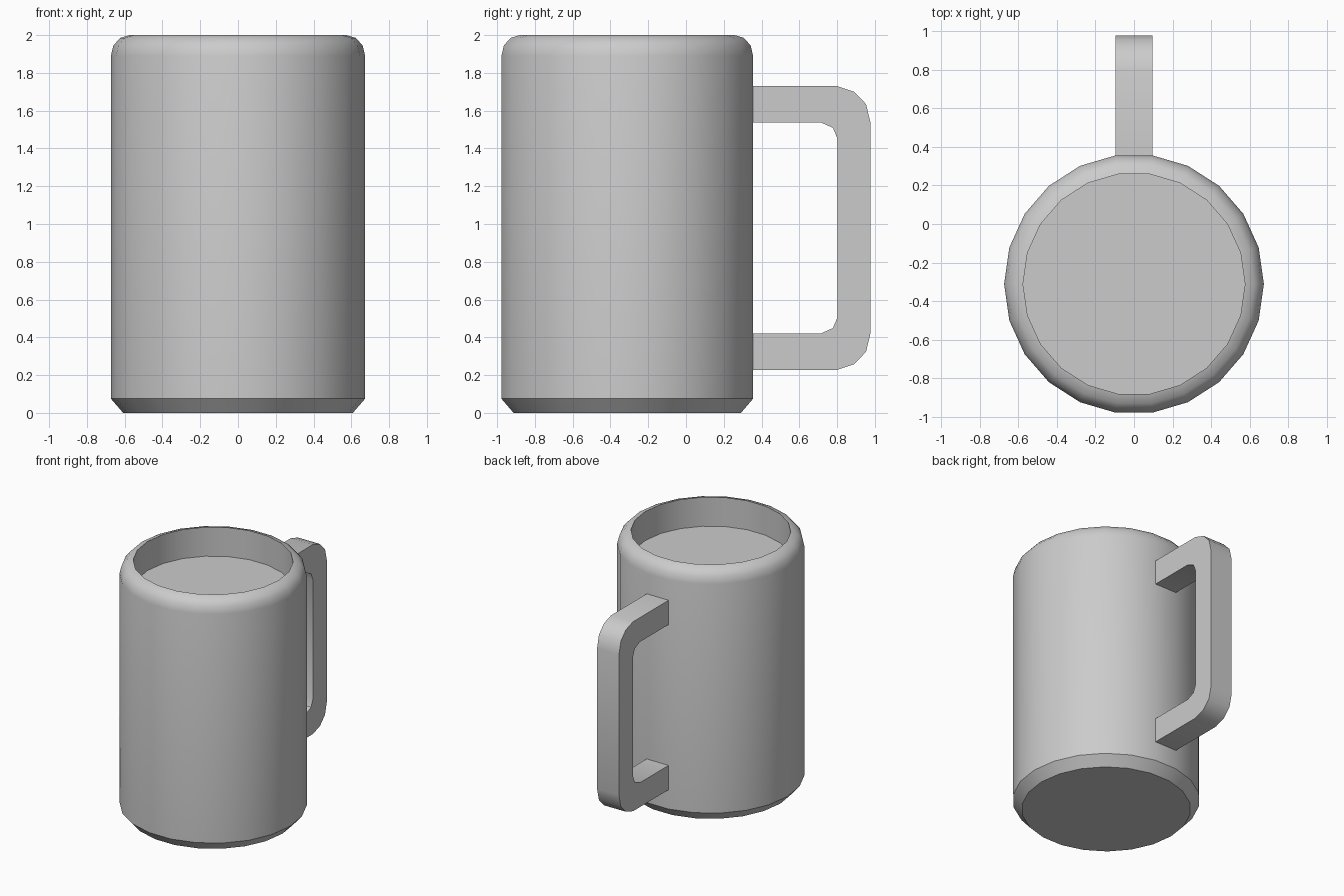
import bpy, bmesh
from math import sin, cos, pi, radians

if "Cube" in bpy.data.objects:
    bpy.data.objects.remove(bpy.data.objects["Cube"])

SIDES, AXIS_Y = 22, -0.311


def finish(name, bm):
    bmesh.ops.recalc_face_normals(bm, faces=bm.faces)
    mesh = bpy.data.meshes.new(name)
    bm.to_mesh(mesh)
    bm.free()
    obj = bpy.data.objects.new(name, mesh)
    bpy.context.collection.objects.link(obj)
    bpy.ops.object.select_all(action='DESELECT')
    obj.select_set(True)
    bpy.context.view_layer.objects.active = obj
    bpy.ops.object.shade_smooth_by_angle(angle=radians(35))
    return obj


# Mug body: chamfered foot, straight wall, rounded rim, sunken drink surface
profile = [(0.608, 0), (0.673, 0.075)]
profile += [(0.575 + 0.098 * cos(a), 1.89 + 0.11 * sin(a))
            for a in (i * pi / 6 for i in range(4))]
profile += [(0.575, 1.77)]

bm = bmesh.new()
rings = [[bm.verts.new((r * cos(2 * pi * i / SIDES),
                        AXIS_Y + r * sin(2 * pi * i / SIDES), z))
          for i in range(SIDES)] for r, z in profile]
for low, high in zip(rings, rings[1:]):
    for i in range(SIDES):
        j = (i + 1) % SIDES
        bm.faces.new((low[i], low[j], high[j], high[i]))
bm.faces.new(rings[0])
bm.faces.new(rings[-1])
finish("mug_body", bm)

# Handle: upper half of outer and inner outlines, mirrored about its mid height
MID, HALF_WIDTH = 0.979, 0.096
outer = [(0.345, 1.73), (0.80, 1.73), (0.89, 1.70), (0.953, 1.635), (0.977, 1.535)]
inner = [(0.345, 1.537), (0.715, 1.537), (0.778, 1.509), (0.803, 1.448)]


def mirrored(points):
    return points + [(y, 2 * MID - z) for y, z in reversed(points)]


bm = bmesh.new()
outline = mirrored(outer) + mirrored(inner)[::-1]
face = bm.faces.new([bm.verts.new((-HALF_WIDTH, y, z)) for y, z in outline])
extruded = bmesh.ops.extrude_face_region(bm, geom=[face], use_keep_orig=True)
bmesh.ops.translate(bm, vec=(2 * HALF_WIDTH, 0, 0),
                    verts=[v for v in extruded["geom"] if isinstance(v, bmesh.types.BMVert)])
finish("handle", bm)
